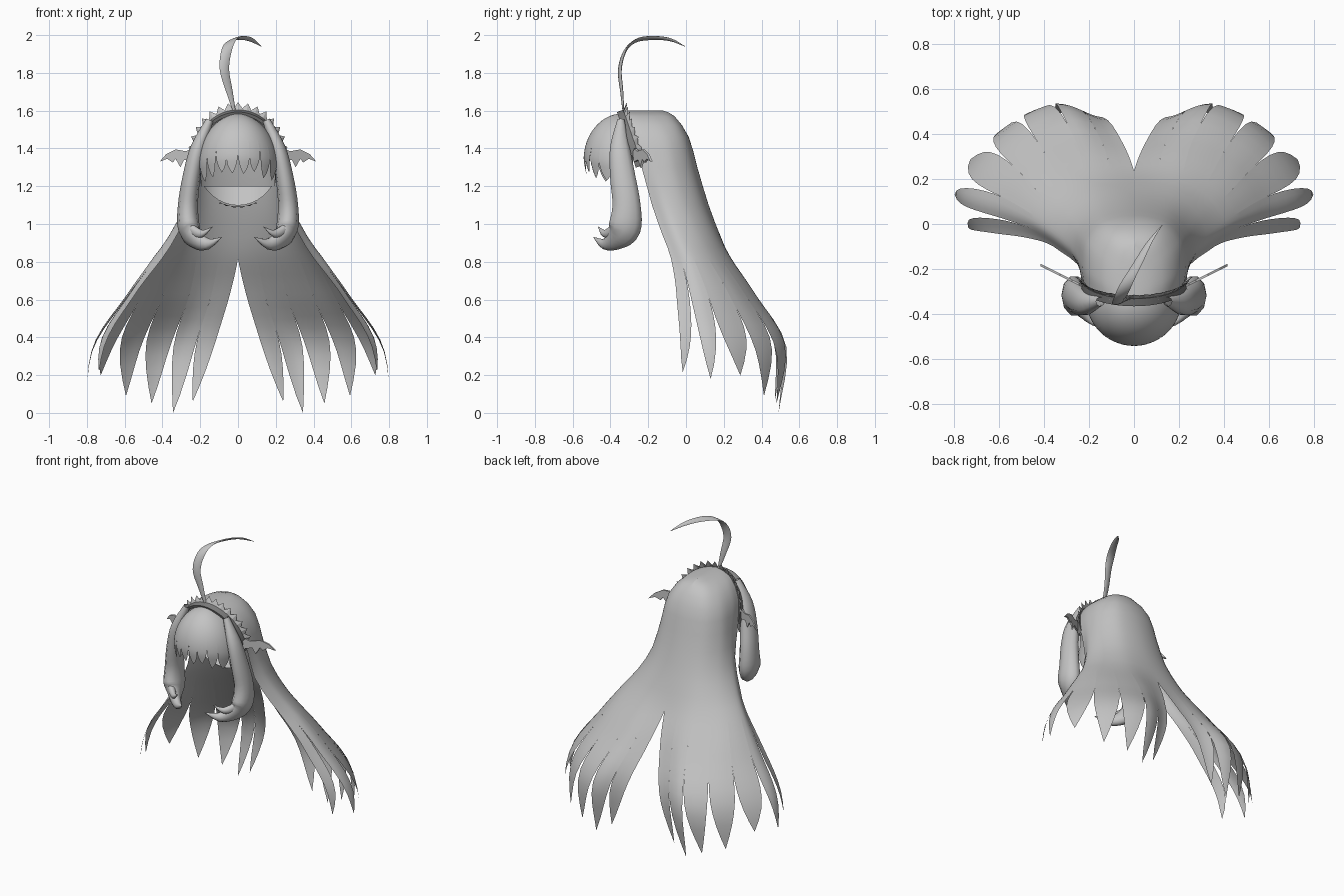
import bpy, bmesh, math
from mathutils import Vector

if "Cube" in bpy.data.objects:
    bpy.data.objects.remove(bpy.data.objects["Cube"])


def material(name, v):
    m = bpy.data.materials.new(name)
    m.diffuse_color = (v, v, v, 1)
    m.use_nodes = True
    m.node_tree.nodes["Principled BSDF"].inputs["Base Color"].default_value = m.diffuse_color
    return m


HAIR = material("light grey", 0.55)
BAND = material("dark grey", 0.2)


def finish(name, verts, faces, mat=HAIR, mirror=False, smooth=True):
    """Make an object, optionally mirrored in x, with merged seams."""
    n = len(verts)
    verts, faces = [tuple(v) for v in verts], [tuple(f) for f in faces]
    if mirror:
        verts = verts + [(-x, y, z) for x, y, z in verts]
        faces = faces + [tuple(i + n for i in reversed(f)) for f in faces]
    me = bpy.data.meshes.new(name)
    me.from_pydata(verts, [], faces)
    bm = bmesh.new()
    bm.from_mesh(me)
    bmesh.ops.remove_doubles(bm, verts=bm.verts, dist=0.0006)
    bmesh.ops.recalc_face_normals(bm, faces=bm.faces)
    bm.to_mesh(me)
    bm.free()
    me.materials.append(mat)
    ob = bpy.data.objects.new(name, me)
    bpy.context.collection.objects.link(ob)
    if smooth:
        bpy.context.view_layer.objects.active = ob
        ob.select_set(True)
        bpy.ops.object.shade_smooth_by_angle(angle=math.radians(50))
        ob.select_set(False)
    return ob


def spline(p, t):
    """Catmull-Rom through p, which has a phantom point at each end."""
    i = min(int(t), len(p) - 4)
    f = t - i
    a, b, c, d = p[i:i + 4]
    return 0.5 * (2 * b + (c - a) * f + (2 * a - 5 * b + 4 * c - d) * f * f
                  + (3 * b - a - 3 * c + d) * f ** 3)


def padded(p):
    return [2 * p[0] - p[1]] + p + [2 * p[-1] - p[-2]]


def locks(surface, bounds, slits, tips, start, power, cols=4, low=12, step=0.5):
    """Cut a surface(u, v) into strands that taper to a point below their slits."""
    verts, faces = [], []
    for k, tip in enumerate(tips):
        u0, u1 = bounds[k], bounds[k + 1]
        mid = (u0 + u1) / 2
        top = [start * i / round(start / step) for i in range(round(start / step))]
        vs = top + [start + (tip - start) * i / low for i in range(low + 1)]
        base = len(verts)
        for v in vs:
            tl, tr = [max(0, (v - s) / (tip - s)) ** power if v > s else 0 for s in slits[k:k + 2]]
            l, r = u0 + (mid - u0) * tl, u1 + (mid - u1) * tr
            verts += [surface(l + (r - l) * c / cols, v) for c in range(cols + 1)]
        for j in range(len(vs) - 1):
            for c in range(cols):
                a = base + j * (cols + 1) + c
                faces.append((a, a + 1, a + cols + 2, a + cols + 1))
    return verts, faces


# Back hair: each row is a height, then (x, y) from the back centre to the front edge
ROWS = [
    (1.57, (0, -.06), (.08, -.085), (.115, -.16), (.125, -.26), (.11, -.335)),
    (1.46, (0, .015), (.125, -.01), (.195, -.09), (.212, -.20), (.20, -.295)),
    (1.30, (0, .06), (.145, .03), (.225, -.055), (.243, -.15), (.235, -.235)),
    (1.10, (0, .12), (.16, .09), (.255, .005), (.285, -.10), (.25, -.18)),
    (.93, (0, .185), (.19, .165), (.315, .085), (.37, -.03), (.33, -.12)),
    (.82, (0, .235), (.21, .23), (.375, .145), (.45, .02), (.40, -.08)),
    (.62, (.045, .35), (.25, .37), (.47, .27), (.59, .09), (.55, -.05)),
    (.35, (.125, .47), (.34, .53), (.585, .40), (.765, .15), (.70, -.05)),
    (0, (.21, .46), (.39, .49), (.61, .40), (.81, .19), (.69, -.15)),
]
# The crown is a straight ridge along y
GRID = [padded([Vector((0, -.12 - .055 * i, 1.6)) for i in range(5)])]
for z, *pts in ROWS:
    row = padded([Vector((x, y, z)) for x, y in pts])
    row[0] = Vector((2 * row[1].x - row[2].x, row[2].y, z))
    GRID.append(row)


def back_surface(u, v):
    return spline(padded([spline(row, u * 4) for row in GRID]), v)


finish("back_hair", *locks(back_surface, [0, .12, .26, .41, .56, .71, .87, 1],
                           [7.6, 7.6, 7.2, 7.15, 7.1, 6.9, 6, 7],
                           [8.83, 9, 8.86, 8.75, 8.45, 8.5, 8.4], 6, 2.6), mirror=True)


# Fringe: front part of an ellipsoid with jagged strands
def fringe_surface(u, v):
    a = math.radians(-105 + 210 * u)
    t = math.radians(v * 9)
    f = math.sin(t) if v < 10 else 1 - 0.03 * (v - 10)
    x, y = .212 * math.sin(a) * f, -.335 - .207 * math.cos(a) * f
    z = 1.34 + .245 * math.cos(t)
    return Vector((x, y, z - 0.03 * abs(math.sin(a)) ** 3 * v / 10))


finish("fringe", *locks(fringe_surface, [0, .15, .26, .34, .42, .5, .58, .66, .75, .86, 1],
                        [11, 9.5, 9, 8, 9.2, 8.2, 9, 7.8, 9, 9.5, 11],
                        [13, 12.4, 12.2, 11.7, 11.9, 12, 11.6, 12.3, 12.2, 13], 7, 3, low=9))


def strand(path, ref, sides=10, sub=4):
    """Tapered tube; path entries are x, y, z, half width along ref, half depth."""
    ref = Vector(ref).normalized()
    pts = padded([Vector(p[:3]) for p in path])
    rad = padded([Vector((p[3], p[4])) for p in path])
    n = (len(path) - 1) * sub
    verts, faces = [], []
    for i in range(n + 1):
        t = i / sub
        p, r = spline(pts, t), spline(rad, t)
        tan = (spline(pts, min(t + .05, n / sub)) - spline(pts, max(t - .05, 0))).normalized()
        a = (ref - tan * tan.dot(ref)).normalized()
        b = tan.cross(a)
        for s in range(sides):
            g = 2 * math.pi * s / sides
            verts.append(p + a * math.cos(g) * max(r.x, .001) + b * math.sin(g) * max(r.y, .001))
    for i in range(n):
        for s in range(sides):
            q = i * sides
            faces.append((q + s, q + (s + 1) % sides, q + sides + (s + 1) % sides, q + sides + s))
    return verts, faces


# Side locks that curl forward at the bottom
finish("side_lock", *strand([
    (.15, -.345, 1.55, .02, .02), (.212, -.35, 1.40, .04, .055), (.246, -.335, 1.25, .047, .07),
    (.265, -.315, 1.10, .053, .078), (.26, -.325, .98, .058, .09), (.225, -.37, .92, .04, .06),
    (.16, -.43, .895, .025, .03), (.085, -.49, .93, .001, .001)], (1, 0, 0)), mirror=True)
finish("side_curl", *strand([
    (.28, -.33, 1.03, .02, .03), (.24, -.38, .965, .025, .035), (.19, -.43, .95, .016, .02),
    (.135, -.465, .985, .001, .001)], (1, 0, 0)), mirror=True)

# Single curved strand on the crown
finish("crown_strand", *strand([
    (-.015, -.33, 1.58, .006, .004), (-.045, -.34, 1.70, .018, .006), (-.072, -.35, 1.82, .026, .007),
    (-.06, -.32, 1.92, .027, .007), (-.03, -.26, 1.972, .024, .006), (.02, -.17, 1.985, .02, .006),
    (.07, -.08, 1.975, .013, .005), (.125, -.005, 1.94, .001, .001)], (.9, .3, .35), sides=8))


# Headband arc: grow moves outwards, back moves along its axis
def ring(a, grow, back):
    z = 1.34 + (.25 + grow) * math.cos(a)
    x = (.226 + grow) * math.sin(a)
    return Vector((x, -.345 + (1.59 - z) * .34 + back, z + back * .3))


N = 40
verts, faces = [], []
for i in range(N + 1):
    a = math.radians(-98 + 196 * i / N)
    verts += [ring(a, g, b) for g, b in ((-.008, -.018), (.008, -.018), (.01, .016), (-.008, .016))]
    if i:
        q = i * 4 - 4
        faces += [(q + s, q + (s + 1) % 4, q + 4 + (s + 1) % 4, q + 4 + s) for s in range(4)]
finish("headband", verts, faces, BAND)


# Ruffles: zigzag edge behind the band, and a short one at the nape
def ruffle(name, first, last, teeth, peak):
    verts, faces = [], []
    for i in range(2 * teeth + 1):
        a = math.radians(first + (last - first) * i / (2 * teeth))
        verts += [ring(a, .002, .012), ring(a, (peak if i % 2 else .014), (.045 if i % 2 else .03))]
        if i:
            faces.append((i * 2 - 2, i * 2 - 1, i * 2 + 1, i * 2))
    finish(name, verts, faces, smooth=False)


ruffle("headband_ruffle", -85, 85, 15, .042)
ruffle("nape_ruffle", 155, 205, 5, .012)

# Nape panel closing the lower part of the ring
verts, faces = [], []
for i in range(13):
    a = math.radians(125 + 110 * i / 12)
    p = ring(a, -.005, .01)
    verts += [p, Vector((p.x, p.y + .02 + (1.2 - p.z) * .5, 1.2))]
    if i:
        faces.append((2 * i - 2, 2 * i - 1, 2 * i + 1, 2 * i))
finish("nape_panel", verts, faces)

# Bat wings on the headband
WING = [(.21, 1.355), (.245, 1.40), (.275, 1.385), (.33, 1.395), (.38, 1.37), (.415, 1.33),
        (.375, 1.345), (.345, 1.325), (.33, 1.345), (.305, 1.30), (.285, 1.34), (.24, 1.33)]
n = len(WING)
verts = [(x, -.28 + .5 * (x - .22) + o, z) for o in (-.006, .006) for x, z in WING]
faces = [tuple(range(n)), tuple(reversed(range(n, 2 * n)))]
faces += [(i, (i + 1) % n, (i + 1) % n + n, i + n) for i in range(n)]
finish("bat_wing", verts, faces, mirror=True, smooth=False)
